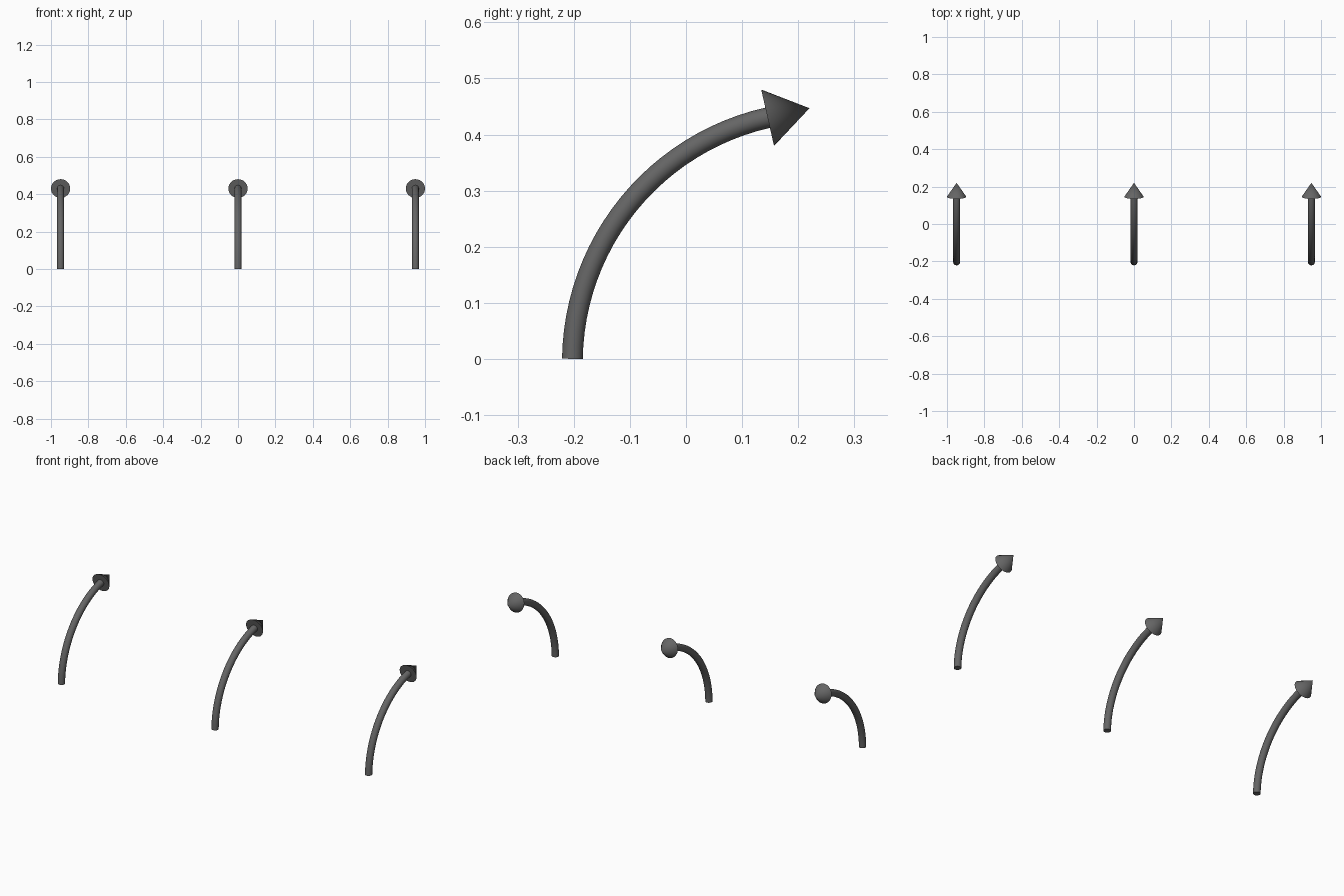
import bpy, bmesh, math
from mathutils import Vector, Matrix

if "Cube" in bpy.data.objects:
    bpy.data.objects.remove(bpy.data.objects["Cube"])

SIDES = 32
STEPS = 24
RADIUS = 0.447                       # bend radius of the shaft
CENTRE = Vector((0, 0.2445, -0.006))  # centre of the bend
TUBE = 0.0185
START, END = math.radians(179.2), math.radians(102.8)

# dark grey finish for every part
dark = bpy.data.materials.new("dark_grey")
dark.diffuse_color = (0.13, 0.13, 0.13, 1)
dark.use_nodes = True
dark.node_tree.nodes["Principled BSDF"].inputs["Base Color"].default_value = dark.diffuse_color


def finish(bm, name, x):
    bmesh.ops.recalc_face_normals(bm, faces=bm.faces[:])
    mesh = bpy.data.meshes.new(name)
    bm.to_mesh(mesh)
    bm.free()
    mesh.materials.append(dark)
    obj = bpy.data.objects.new(name, mesh)
    bpy.context.collection.objects.link(obj)
    obj.location.x = x
    bpy.ops.object.select_all(action='DESELECT')
    obj.select_set(True)
    bpy.context.view_layer.objects.active = obj
    bpy.ops.object.shade_smooth_by_angle(angle=math.radians(35))
    return obj


def radial(a):
    return Vector((0, math.cos(a), math.sin(a)))


def shaft(x, label):
    # round tube swept along the arc
    bm = bmesh.new()
    rings = []
    for i in range(STEPS + 1):
        a = START + (END - START) * i / STEPS
        out = radial(a)
        ring = []
        for j in range(SIDES):
            t = math.tau * j / SIDES
            off = out * math.cos(t) + Vector((1, 0, 0)) * math.sin(t)
            ring.append(bm.verts.new(CENTRE + out * RADIUS + off * TUBE))
        rings.append(ring)
    for r0, r1 in zip(rings, rings[1:]):
        for j in range(SIDES):
            k = (j + 1) % SIDES
            bm.faces.new((r0[j], r0[k], r1[k], r1[j]))
    bm.faces.new(rings[0])
    bm.faces.new(rings[-1])
    finish(bm, label + "_arrow_shaft", x)


def head(x, label):
    # cone continuing the tangent at the end of the arc
    bm = bmesh.new()
    length = 0.0765
    bmesh.ops.create_cone(bm, cap_ends=True, segments=SIDES,
                          radius1=0.0515, radius2=0, depth=length)
    tangent = Vector((0, math.sin(END), -math.cos(END)))
    pos = CENTRE + radial(END) * RADIUS + tangent * length / 2
    rot = tangent.to_track_quat('Z', 'X').to_matrix().to_4x4()
    bm.transform(Matrix.Translation(pos) @ rot)
    finish(bm, label + "_arrow_head", x)


# three identical arrows in a row
for label, x in (("left", -0.9485), ("middle", 0), ("right", 0.9485)):
    shaft(x, label)
    head(x, label)
